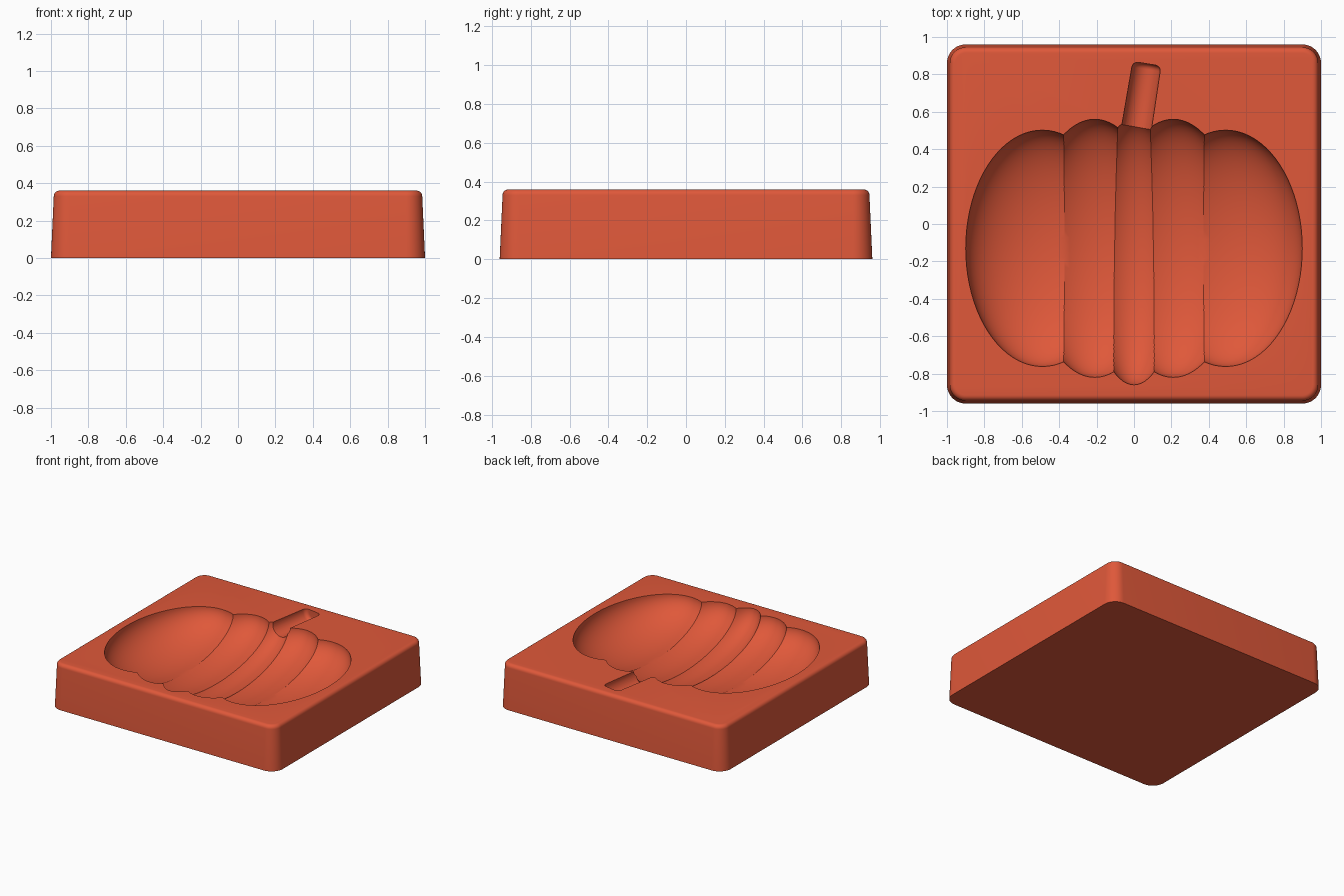
import bpy, bmesh, math
from mathutils import Matrix, Vector

if "Cube" in bpy.data.objects:
    bpy.data.objects.remove(bpy.data.objects["Cube"], do_unlink=True)

TOP = 0.36
clay = bpy.data.materials.new("orange red")
clay.use_nodes = True
clay.diffuse_color = (0.74, 0.098, 0.042, 1)
clay.node_tree.nodes["Principled BSDF"].inputs["Base Color"].default_value = clay.diffuse_color


def make_object(name, bm):
    bmesh.ops.recalc_face_normals(bm, faces=bm.faces)
    mesh = bpy.data.meshes.new(name)
    bm.to_mesh(mesh)
    bm.free()
    mesh.materials.append(clay)
    obj = bpy.data.objects.new(name, mesh)
    bpy.context.collection.objects.link(obj)
    return obj


def rounded_ring(bm, half_x, half_y, z, radius, steps=10):
    ring = []
    for quarter, (sx, sy) in enumerate([(1, 1), (-1, 1), (-1, -1), (1, -1)]):
        for i in range(steps + 1):
            a = (quarter + i / steps) * math.pi / 2
            ring.append(bm.verts.new((sx * (half_x - radius) + radius * math.cos(a),
                                      sy * (half_y - radius) + radius * math.sin(a), z)))
    return ring


# Block with sloping sides and a rounded upper rim
bm = bmesh.new()
taper, rim = 0.015, 0.03
levels = [(0, 0)]
for i in range(7):
    a = i / 6 * math.pi / 2
    levels.append((taper + rim * (1 - math.cos(a)), TOP - rim + rim * math.sin(a)))
rings = [rounded_ring(bm, 1 - d, 0.96 - d, z, 0.1 - d) for d, z in levels]
for low, high in zip(rings, rings[1:]):
    for i in range(len(low)):
        j = (i + 1) % len(low)
        bm.faces.new((low[i], low[j], high[j], high[i]))
bm.faces.new(rings[0])
bm.faces.new(rings[-1])
block = make_object("mould_block", bm)


# Pumpkin lobes, with their poles along the length
def lobe(name, x, y, radii):
    bm = bmesh.new()
    bmesh.ops.create_uvsphere(bm, u_segments=64, v_segments=40, radius=1)
    bmesh.ops.rotate(bm, verts=bm.verts, matrix=Matrix.Rotation(math.pi / 2, 3, 'X'))
    bmesh.ops.scale(bm, verts=bm.verts, vec=radii)
    bmesh.ops.translate(bm, verts=bm.verts, vec=(x, y, TOP + 0.003))
    return make_object(name, bm)


cutters = [lobe("centre_lobe_cutter", 0, -0.15, (0.25, 0.71, 0.283))]
for side, sign in (("left", 1), ("right", -1)):
    cutters.append(lobe(side + "_middle_lobe_cutter", sign * 0.21, -0.13, (0.35, 0.69, 0.27)))
    cutters.append(lobe(side + "_outer_lobe_cutter", sign * 0.49, -0.13, (0.41, 0.632, 0.25)))

# Stem: leaning rod with a rounded end
bm = bmesh.new()
start, end = Vector((-0.005, 0.4, TOP - 0.01)), Vector((0.069, 0.857, TOP - 0.01))
axis = end - start
place = Matrix.Translation((start + end) / 2) @ axis.to_track_quat('Z', 'Y').to_matrix().to_4x4()
bmesh.ops.create_cone(bm, cap_ends=True, segments=40, radius1=0.082, radius2=0.077,
                      depth=axis.length)
end_edges = [e for e in bm.edges if all(v.co.z > 0 for v in e.verts)]
bmesh.ops.bevel(bm, geom=end_edges, offset=0.03, segments=5, affect='EDGES', profile=0.5)
bmesh.ops.transform(bm, matrix=place, verts=bm.verts)
cutters.append(make_object("stem_cutter", bm))

# Carve the hollow
bpy.ops.object.select_all(action='DESELECT')
block.select_set(True)
bpy.context.view_layer.objects.active = block
for cutter in cutters:
    cutter.hide_render = True
    mod = block.modifiers.new(cutter.name, 'BOOLEAN')
    mod.operation = 'DIFFERENCE'
    mod.solver = 'EXACT'
    mod.object = cutter
    bpy.ops.object.modifier_apply(modifier=mod.name)
for cutter in cutters:
    bpy.data.objects.remove(cutter, do_unlink=True)
bpy.ops.object.shade_smooth_by_angle(angle=math.radians(30))
